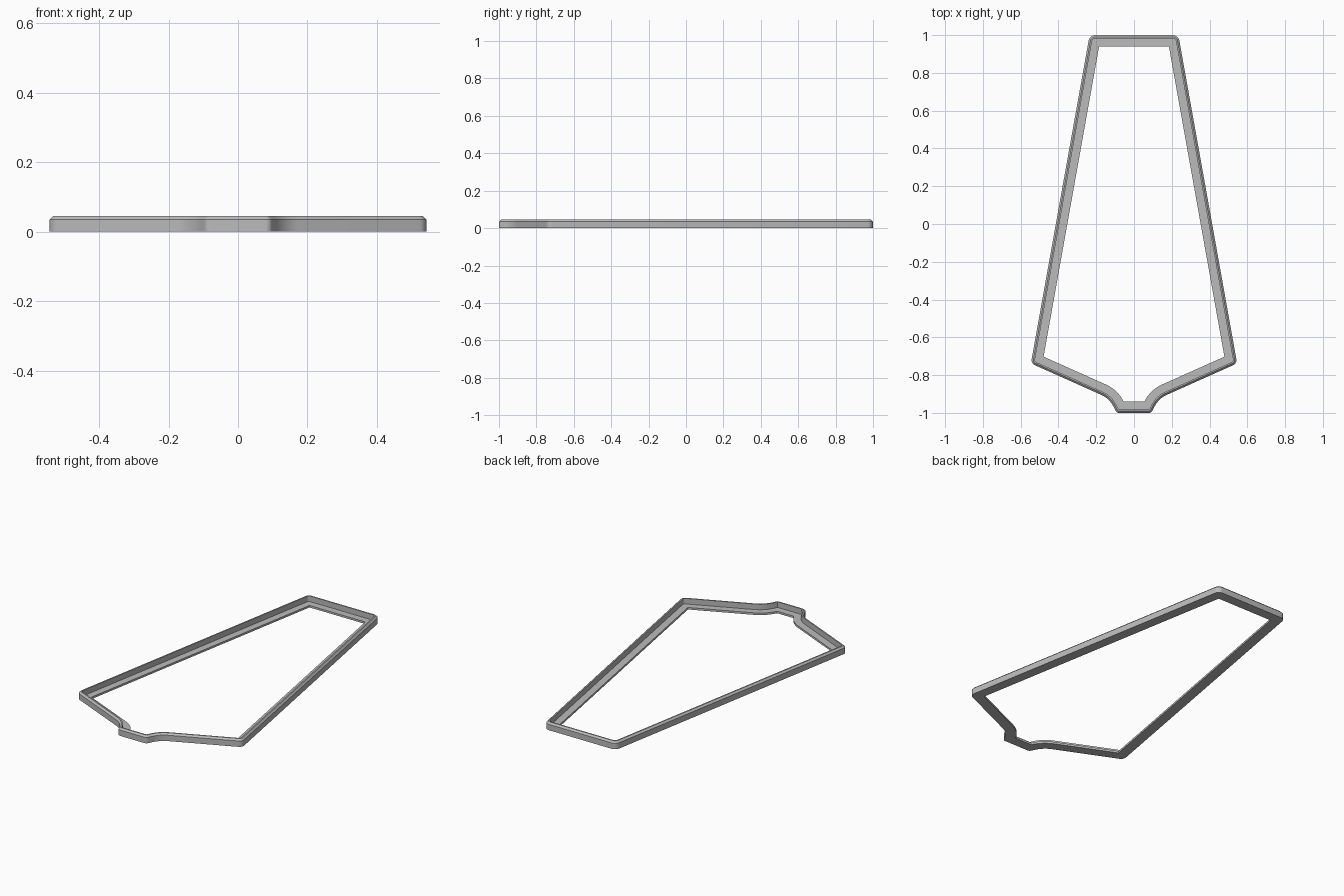
import bpy, bmesh, math
from mathutils import Vector

cube = bpy.data.objects.get("Cube")
if cube:
    bpy.data.objects.remove(cube, do_unlink=True)

grey = bpy.data.materials.new("plain grey")
grey.use_nodes = True
colour = (0.5, 0.5, 0.5, 1.0)
grey.diffuse_color = colour
grey.node_tree.nodes["Principled BSDF"].inputs["Base Color"].default_value = colour

# Sharp outline of the left half, bottom to top: x, y, corner radius
half = [(0.092, -1.0, 0.02), (0.13, -0.924, 0.13),
        (0.546, -0.738, 0.03), (0.235, 1.0, 0.035)]
outline = half + [(-x, y, r) for x, y, r in reversed(half)]
STEPS = 8

# Wall section: inward offset, height
section = [(0, 0), (0, 0.035), (0.01, 0.045), (0.018, 0.045),
           (0.018, 0.012), (0.06, 0.012), (0.06, 0)]


def offset_loop(d):
    """Outline moved inward by d, with every corner rounded."""
    points = []
    n = len(outline)
    for i, (x, y, r) in enumerate(outline):
        p = Vector((x, y))
        a = (p - Vector(outline[i - 1][:2])).normalized()
        b = (Vector(outline[(i + 1) % n][:2]) - p).normalized()
        normal_a, normal_b = Vector((-a.y, a.x)), Vector((-b.y, b.x))
        turn = math.atan2(a.x * b.y - a.y * b.x, a.dot(b))
        side = 1 if turn > 0 else -1
        radius = max(r - side * d, 0.002)
        miter = (normal_a + normal_b) / (1 + normal_a.dot(normal_b))
        centre = p + miter * (d + side * radius)
        start = math.atan2(-side * normal_a.y, -side * normal_a.x)
        for k in range(STEPS + 1):
            t = start + turn * k / STEPS
            points.append(centre + radius * Vector((math.cos(t), math.sin(t))))
    return points


# Sweep the stepped section around the outline
bm = bmesh.new()
rings = [[bm.verts.new((p.x, p.y, z)) for p in offset_loop(d)] for d, z in section]
count = len(rings[0])
for i, ring in enumerate(rings):
    above = rings[(i + 1) % len(rings)]
    for j in range(count):
        k = (j + 1) % count
        bm.faces.new((ring[j], ring[k], above[k], above[j]))
bmesh.ops.recalc_face_normals(bm, faces=bm.faces)
mesh = bpy.data.meshes.new("rimmed_frame")
bm.to_mesh(mesh)
bm.free()

frame = bpy.data.objects.new("rimmed_frame", mesh)
bpy.context.collection.objects.link(frame)
mesh.materials.append(grey)
bpy.ops.object.select_all(action='DESELECT')
frame.select_set(True)
bpy.context.view_layer.objects.active = frame
bpy.ops.object.shade_smooth_by_angle(angle=math.radians(30))
